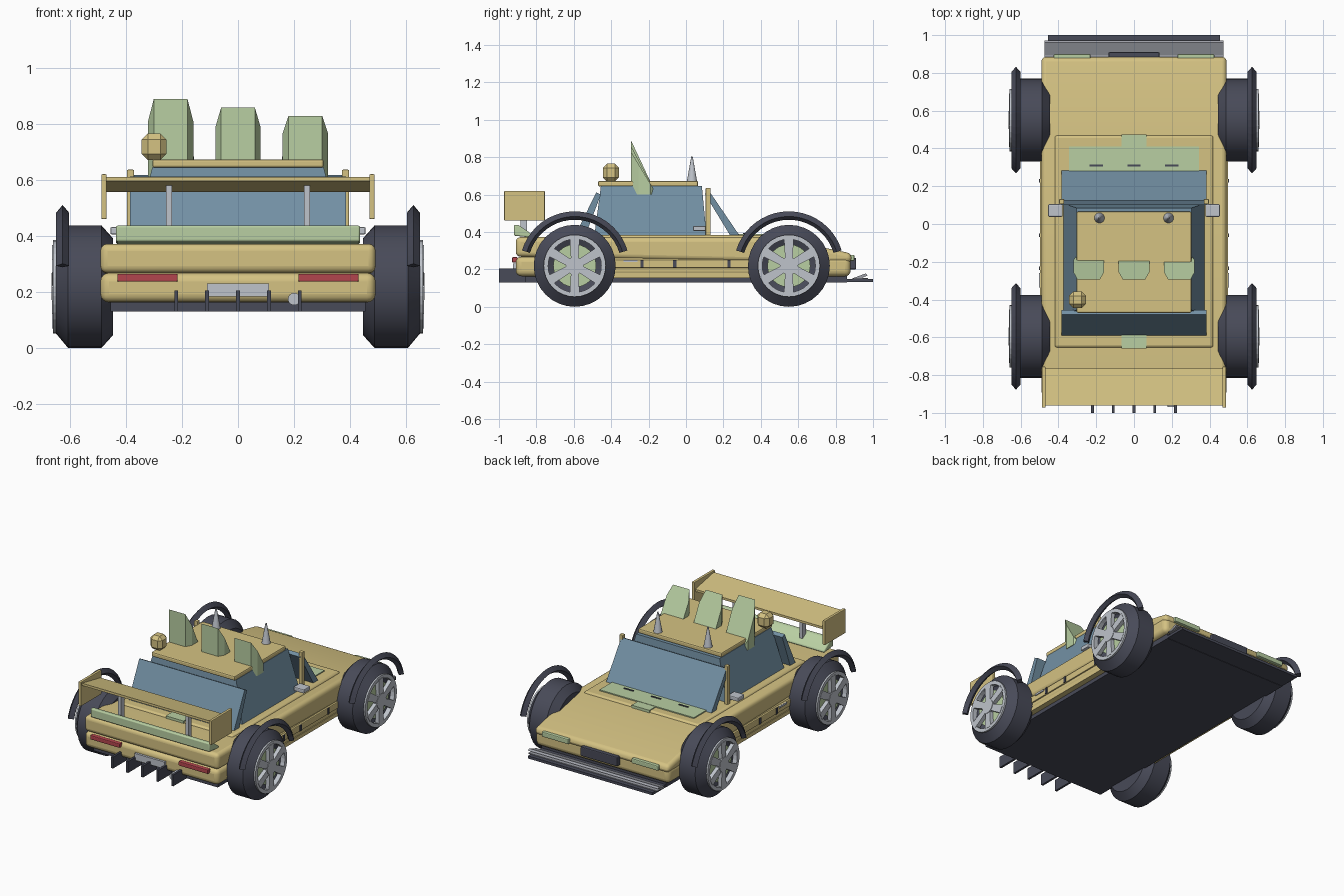
import bpy, bmesh, math
from mathutils import Vector, Matrix

if "Cube" in bpy.data.objects:
    bpy.data.objects.remove(bpy.data.objects["Cube"])


def material(name, rgb):
    m = bpy.data.materials.new(name)
    m.diffuse_color = (*rgb, 1)
    m.use_nodes = True
    m.node_tree.nodes["Principled BSDF"].inputs["Base Color"].default_value = m.diffuse_color
    return m


SAND = material("sand", (0.66, 0.54, 0.225))
DARK = material("charcoal", (0.065, 0.069, 0.098))
GREEN = material("pale_green", (0.48, 0.62, 0.36))
GLASS = material("blue_glass", (0.17, 0.28, 0.37))
SILVER = material("silver", (0.52, 0.55, 0.60))
GREY = material("mid_grey", (0.34, 0.35, 0.39))
RED = material("red", (0.45, 0.06, 0.075))


def finish(name, bm, mat, bevel=0, segments=2, smooth=False):
    bmesh.ops.recalc_face_normals(bm, faces=bm.faces)
    me = bpy.data.meshes.new(name)
    bm.to_mesh(me)
    bm.free()
    me.materials.append(mat)
    ob = bpy.data.objects.new(name, me)
    bpy.context.collection.objects.link(ob)
    if bevel:
        b = ob.modifiers.new("bevel", 'BEVEL')
        b.width, b.segments, b.limit_method = bevel, segments, 'ANGLE'
    if smooth:
        bpy.ops.object.select_all(action='DESELECT')
        ob.select_set(True)
        bpy.context.view_layer.objects.active = ob
        bpy.ops.object.shade_smooth_by_angle(angle=math.radians(35))
    return ob


def loft(name, mat, a, b, **kw):
    """Closed solid between two matching outlines."""
    bm = bmesh.new()
    va, vb = [bm.verts.new(p) for p in a], [bm.verts.new(p) for p in b]
    n = len(a)
    bm.faces.new(va)
    bm.faces.new(vb[::-1])
    for i in range(n):
        j = (i + 1) % n
        bm.faces.new((va[i], vb[i], vb[j], va[j]))
    return finish(name, bm, mat, **kw)


def box(name, mat, x, y, z, **kw):
    low, high = [[(x[0], y[0], h), (x[1], y[0], h), (x[1], y[1], h), (x[0], y[1], h)] for h in z]
    return loft(name, mat, low, high, **kw)


def side_profile(name, mat, x, pts, **kw):
    return loft(name, mat, [(x[0], *p) for p in pts], [(x[1], *p) for p in pts], **kw)


def cylinder(name, mat, centre, r, depth, axis='X', r2=None, seg=24):
    bm = bmesh.new()
    rot = {'X': Matrix.Rotation(math.pi / 2, 4, 'Y'), 'Y': Matrix.Rotation(math.pi / 2, 4, 'X'),
           'Z': Matrix.Identity(4)}[axis]
    bmesh.ops.create_cone(bm, cap_ends=True, segments=seg, radius1=r, radius2=r if r2 is None else r2,
                          depth=depth, matrix=Matrix.Translation(centre) @ rot)
    return finish(name, bm, mat, smooth=True)


def ring(name, mat, cy, cz, outline, seg, start=0.0, end=360.0, smooth=False):
    """Sweep an (x, radius) outline round a sideways axle."""
    bm = bmesh.new()
    full = end - start >= 360
    rows = []
    for i in range(seg if full else seg + 1):
        t = math.radians(start + (end - start) * i / seg)
        rows.append([bm.verts.new((x, cy + r * math.cos(t), cz + r * math.sin(t))) for x, r in outline])
    n = len(outline)
    for i in range(seg):
        p, q = rows[i], rows[(i + 1) % len(rows)]
        for k in range(n):
            m = (k + 1) % n
            bm.faces.new((p[k], p[m], q[m], q[k]))
    if not full:
        bm.faces.new(rows[0])
        bm.faces.new(rows[-1][::-1])
    return finish(name, bm, mat, smooth=smooth)


# Body shell
box("floor_pan", DARK, (-.455, .455), (-.86, .86), (.13, .17))
box("lower_body", SAND, (-.49, .49), (-.91, .88), (.163, .268), bevel=.03, segments=4, smooth=True)
side_profile("upper_body", SAND, (-.49, .49),
             [(-.91, .268), (-.91, .372), (.47, .372), (.885, .285), (.885, .235), (.6, .235)],
             bevel=.03, segments=4, smooth=True)
box("cabin_deck", SAND, (-.42, .42), (-.655, .47), (.34, .383), bevel=.015, segments=3, smooth=True)
box("cowl_panel", GREEN, (-.345, .345), (.26, .41), (.375, .39))
box("cowl_stripe", GREEN, (-.065, .065), (.40, .475), (.365, .388))
box("tail_stripe", GREEN, (-.065, .065), (-.66, -.58), (.365, .388))
for x in (-.2, 0, .2):
    box("cowl_vent", DARK, (x - .035, x + .035), (.305, .315), (.389, .394))

# Cabin glass
loft("side_glass", GLASS,
     [(-.375, -.49, .38), (.375, -.49, .38), (.375, .11, .38), (-.375, .11, .38)],
     [(-.305, -.455, .645), (.305, -.455, .645), (.305, .085, .645), (-.305, .085, .645)])
side_profile("windshield", GLASS, (-.385, .385), [(.29, .375), (.125, .617), (.10, .605), (.24, .375)])
side_profile("rear_window", GLASS, (-.385, .385), [(-.595, .375), (-.48, .612), (-.455, .60), (-.54, .375)])
box("roof", SAND, (-.305, .305), (-.47, .065), (.643, .673), bevel=.008)

# Roof fins, stepping down in height
for x, top in ((-.24, .888), (0, .858), (.24, .828)):
    plan = [(-.06, -.293), (.06, -.293), (.081, -.255), (.081, -.19),
            (.06, -.165), (-.06, -.165), (-.081, -.19), (-.081, -.255)]
    loft("roof_fin", GREEN, [(x + px, py, .60) for px, py in plan],
         [(x + px, py, .615 + (top - .615) * (-.165 - py) / .128) for px, py in plan])
box("roof_pod", SAND, (-.343, -.255), (-.445, -.358), (.67, .765), bevel=.022, segments=1)

# Rear wing
side_profile("wing_blade", SAND, (-.475, .475), [(-.96, .595), (-.96, .61), (-.765, .572), (-.765, .557)])
side_profile("tail_lip", GREEN, (-.435, .435), [(-.92, .38), (-.92, .437), (-.895, .437), (-.82, .385), (-.82, .37)],
             bevel=.012, segments=3, smooth=True)

# Tail details
box("number_panel", SILVER, (-.11, .11), (-.925, -.90), (.185, .23))
for i in range(5):
    x = -.22 + .11 * i
    box("diffuser_fin", DARK, (x - .007, x + .007), (-1.0, -.86), (.13, .205))
cylinder("exhaust", SILVER, (.2, -.93, .175), .022, .08, 'Y')

# Nose details
box("splitter", DARK, (-.455, .455), (.85, 1.0), (.132, .149))
side_profile("splitter_blade", GREY, (-.475, .475), [(.885, .15), (.96, .178), (.972, .168), (.93, .149)])
box("splitter_rail", GREY, (-.47, .47), (.89, .972), (.148, .154))
box("grille", DARK, (-.135, .135), (.87, .91), (.20, .262), bevel=.006)

for s in (-1, 1):
    def span(a, b):
        return (min(s * a, s * b), max(s * a, s * b))

    # Lamps, wing supports, pillars and mirrors
    box("tail_lamp", RED, span(.215, .43), (-.93, -.90), (.237, .265), bevel=.005)
    box("head_lamp", GREEN, span(.23, .425), (.86, .90), (.245, .278), bevel=.006)
    box("wing_end_plate", SAND, span(.468, .487), (-.972, -.755), (.46, .62), bevel=.004)
    box("wing_strut", SILVER, span(.235, .257), (-.885, -.85), (.40, .585))
    box("front_pillar", SAND, span(.37, .396), (.105, .132), (.37, .636), bevel=.004)
    box("mirror", SILVER, span(.378, .455), (.038, .105), (.405, .432), bevel=.006)
    cylinder("roof_spike", SILVER, (s * .183, .032, .735), .028, .135, 'Z', .004, 16)

    # Side skirt with dividers and handle
    box("side_skirt", SAND, span(.47, .498), (-.40, .36), (.208, .252), bevel=.005)
    box("sill", SAND, span(.45, .492), (-.42, .38), (.155, .18))
    for y in (-.235, -.06, .23):
        box("skirt_divider", DARK, span(.48, .503), (y - .009, y + .009), (.21, .25))
    box("skirt_badge_plate", SILVER, span(.49, .504), (-.335, -.26), (.238, .25))

    for cy in (-.595, .55):
        cz = .219
        # Fender bracket behind each wheel
        for dz in (.317, .33):
            box("fender_bracket", SAND, span(.47, .565), (cy - .185, cy - .165), (dz - .005, dz + .004))

        # Tyre, brake disc and spoked rim
        tyre = [(.445, .09), (.445, .172), (.487, .219), (.605, .219), (.65, .165), (.65, .15), (.625, .148), (.60, .09)]
        ring("tyre", DARK, cy, cz, [(s * x, r) for x, r in tyre], 32, smooth=True)
        cylinder("wheel_back", DARK, (s * .525, cy, cz), .15, .15)
        cylinder("brake_disc", GREEN, (s * .617, cy, cz), .115, .04)
        ring("rim", SILVER, cy, cz, [(s * .63, .142), (s * .66, .142), (s * .66, .166), (s * .63, .166)], 32)
        cylinder("hub", SILVER, (s * .645, cy, cz), .048, .04)
        for k in range(6):
            t = math.radians(90 + 60 * k)
            d, w = Vector((0, math.cos(t), math.sin(t))), Vector((0, -math.sin(t), math.cos(t)))
            quad = [d * .03 + w * .02, d * .148 + w * .026, d * .148 - w * .026, d * .03 - w * .02]
            loft("spoke", SILVER, [v + Vector((s * .635, cy, cz)) for v in quad],
                 [v + Vector((s * .662, cy, cz)) for v in quad])

        # Ridged arch over the wheel
        ring("fender_arch", DARK, cy, .215,
             [(s * .602, .268), (s * .625, .295), (s * .648, .268), (s * .625, .25)], 20, 17, 163)
